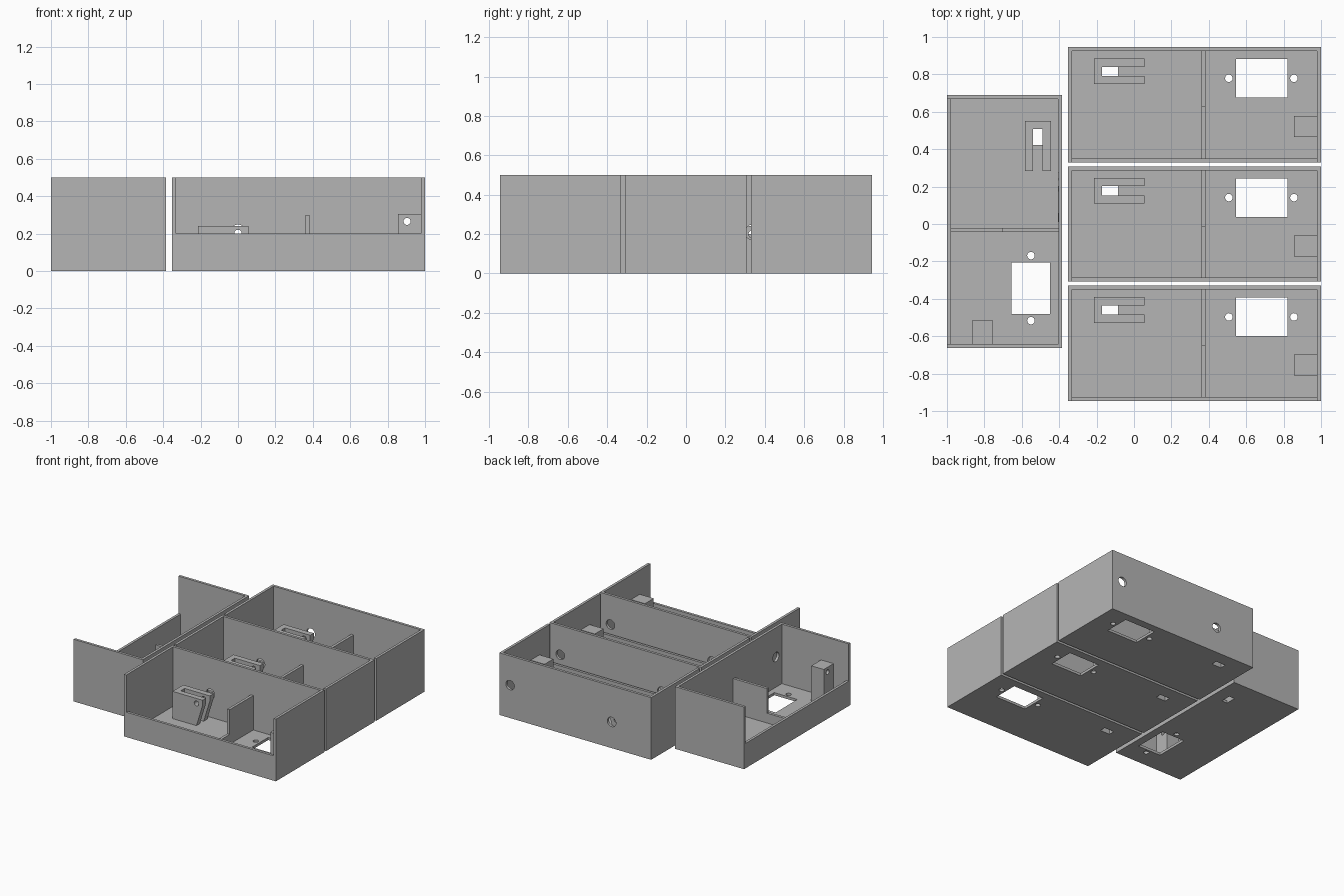
import bpy
import bmesh
from math import pi
from mathutils import Matrix, Vector

cube = bpy.data.objects.get("Cube")
if cube:
    bpy.data.objects.remove(cube, do_unlink=True)

grey = bpy.data.materials.new("plain grey")
grey.use_nodes = True
COLOUR = (0.46, 0.46, 0.46, 1)
grey.diffuse_color = COLOUR
grey.node_tree.nodes["Principled BSDF"].inputs["Base Color"].default_value = COLOUR

L, W, H = 1.352, 0.616, 0.5      # tray length, depth, height
T = 0.021                        # wall thickness
LIP = 0.2                        # height of the low front wall
X, Y = L / 2, W / 2


def finish(bm, name):
    bmesh.ops.recalc_face_normals(bm, faces=bm.faces)
    mesh = bpy.data.meshes.new(name)
    bm.to_mesh(mesh)
    bm.free()
    mesh.materials.append(grey)
    obj = bpy.data.objects.new(name, mesh)
    bpy.context.collection.objects.link(obj)
    return obj


def box(name, x0, x1, y0, y1, z0, z1):
    bm = bmesh.new()
    bmesh.ops.create_cube(bm, size=1)
    size = Vector((x1 - x0, y1 - y0, z1 - z0))
    mid = Vector((x0 + x1, y0 + y1, z0 + z1)) / 2
    bm.transform(Matrix.Translation(mid) @ Matrix.Diagonal(size).to_4x4())
    return finish(bm, name)


def rod(name, centre, axis, radius, length):
    bm = bmesh.new()
    bmesh.ops.create_cone(bm, cap_ends=True, segments=28, radius1=radius,
                          radius2=radius, depth=length)
    turn = {"X": Matrix.Rotation(pi / 2, 4, "Y"),
            "Y": Matrix.Rotation(pi / 2, 4, "X"), "Z": Matrix()}[axis]
    bm.transform(Matrix.Translation(centre) @ turn)
    return finish(bm, name)


def prism(name, profile, y0, y1):
    """Extrude an (x, z) profile along y."""
    bm = bmesh.new()
    face = bm.faces.new([bm.verts.new((x, y0, z)) for x, z in profile])
    side = bmesh.ops.extrude_face_region(bm, geom=[face])["geom"]
    verts = [v for v in side if isinstance(v, bmesh.types.BMVert)]
    bmesh.ops.translate(bm, verts=verts, vec=(0, y1 - y0, 0))
    return finish(bm, name)


def cut(obj, *cutters):
    """Subtract each cutter, bake the result and remove the cutter."""
    for cutter in cutters:
        cutter.hide_render = True
        mod = obj.modifiers.new("cut", "BOOLEAN")
        mod.operation = "DIFFERENCE"
        mod.solver = "EXACT"
        mod.object = cutter
        bpy.context.view_layer.update()
        graph = bpy.context.evaluated_depsgraph_get()
        mesh = bpy.data.meshes.new_from_object(obj.evaluated_get(graph))
        obj.modifiers.clear()
        obj.data = mesh
        bpy.data.objects.remove(cutter, do_unlink=True)


# Tray shell: open top, low front wall
shell = box("tray_shell", -X, X, -Y, Y, 0, H)
PIVOT = -0.324
PEG = 0.58
cut(shell,
    box("cavity", -X + T, X - T, -Y + T, Y - T, T, H + 0.1),
    box("front_gap", -X + T, X - T, -Y - 0.1, -Y + 0.1, LIP, H + 0.1),
    box("floor_window", 0.221, 0.496, 0.038, 0.244, -0.1, 0.1),
    box("floor_slot", -0.494, -0.409, 0.153, 0.202, -0.1, 0.1),
    rod("screw_hole_a", (0.183, 0.141, 0), "Z", 0.02, 0.2),
    rod("screw_hole_b", (0.531, 0.141, 0), "Z", 0.02, 0.2),
    rod("back_hole_a", (PIVOT, Y, 0.21), "Y", 0.038, 0.1),
    rod("back_hole_b", (PEG, Y, 0.265), "Y", 0.038, 0.1),
    rod("side_hole", (-X, 0, 0.43), "X", 0.02, 0.1))

# Stepped partition: tall rear half, low front half
partition = box("partition_rear", 0.036, 0.058, -0.013, Y - T, T, 0.298)
partition_low = box("partition_front", 0.036, 0.058, -Y + T, -0.013, T, 0.1)

# Forked pivot bracket with slanted front edges
bracket = prism("pivot_bracket", [(-0.537, T), (PIVOT, T), (-0.269, 0.2),
                                  (-0.269, 0.24), (-0.537, 0.24)], 0.11, 0.247)
cut(bracket,
    box("fork_slot", -0.494, 0, 0.153, 0.202, -0.1, 0.4),
    rod("pivot_hole", (PIVOT, 0.18, 0.2), "Y", 0.02, 0.4))

# Drilled post against the side wall
post = box("post", 0.531, X - T, -0.173, -0.061, T, 0.305)
cut(post, rod("post_hole", (PEG, -0.12, 0.265), "Y", 0.019, 0.3))

# Four trays: three stacked in a row, one turned beside them
parts = [shell, partition, partition_low, bracket, post]
places = [("back", 1 - X, 0.638, 0), ("middle", 1 - X, 0, 0),
          ("front", 1 - X, -0.638, 0), ("side", -1 + Y, 0.014, -pi / 2)]
for label, x, y, angle in places:
    place = Matrix.Translation((x, y, 0)) @ Matrix.Rotation(angle, 4, "Z")
    for part in parts:
        copy = bpy.data.objects.new(f"{label}_{part.name}", part.data)
        copy.matrix_world = place
        bpy.context.collection.objects.link(copy)
for part in parts:
    bpy.data.objects.remove(part, do_unlink=True)
